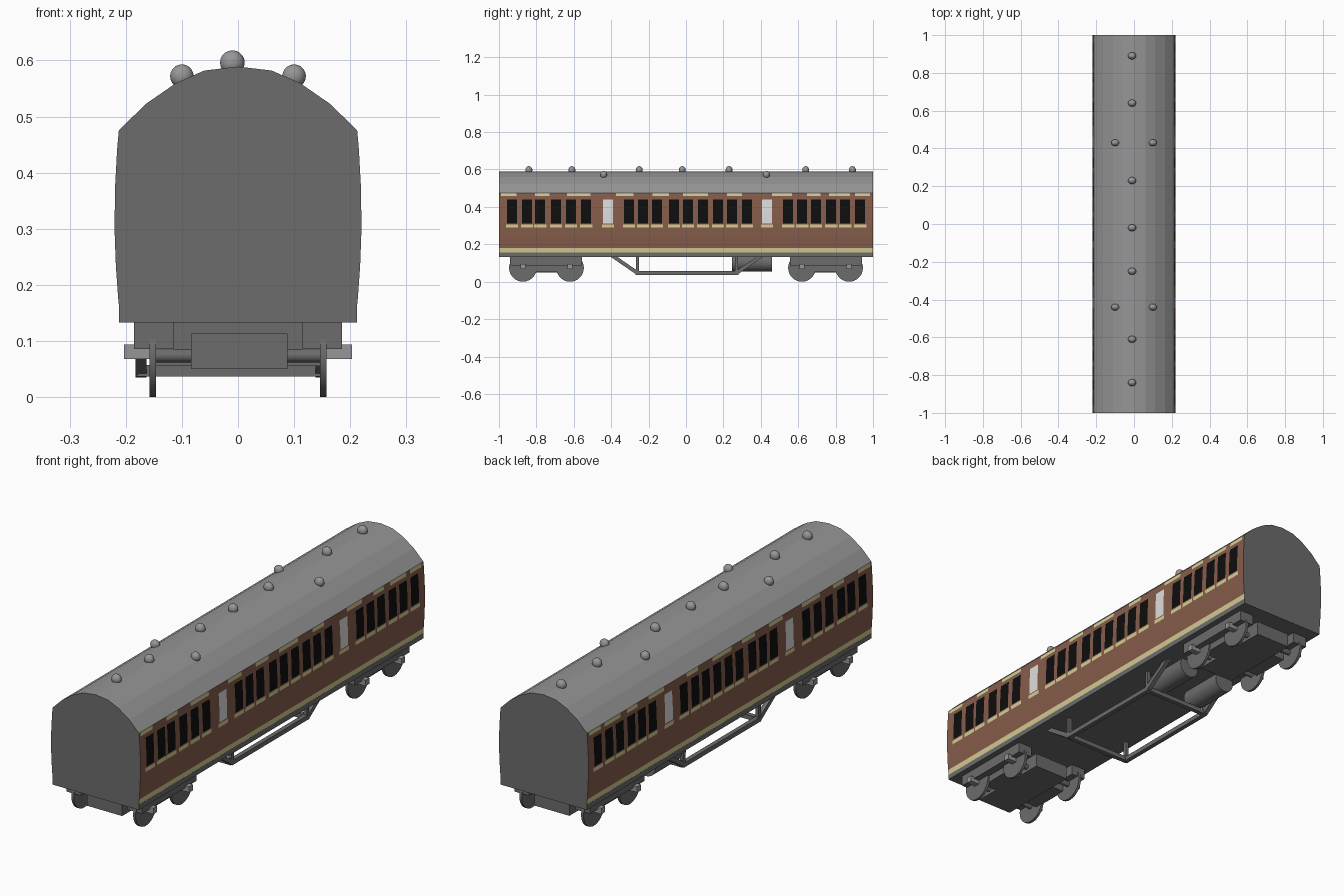
import bpy, bmesh, math
from mathutils import Vector

if "Cube" in bpy.data.objects:
    bpy.data.objects.remove(bpy.data.objects["Cube"])


def material(name, r, g, b):
    m = bpy.data.materials.new(name)
    lin = [((c / 255 + 0.055) / 1.055) ** 2.4 if c > 10 else c / 255 / 12.92 for c in (r, g, b)]
    m.diffuse_color = (*lin, 1)
    m.use_nodes = True
    m.node_tree.nodes["Principled BSDF"].inputs["Base Color"].default_value = m.diffuse_color
    return m


ROOF = material("roof_grey", 150, 150, 150)
DARK = material("underframe_grey", 108, 108, 108)
BROWN = material("brown_paint", 134, 93, 75)
CREAM = material("cream_trim", 214, 204, 148)
GLASS = material("black_glass", 14, 14, 14)
WHITE = material("white_glass", 222, 222, 222)


def finish(name, bm, mats, smooth=False):
    bmesh.ops.recalc_face_normals(bm, faces=bm.faces)
    me = bpy.data.meshes.new(name)
    bm.to_mesh(me)
    bm.free()
    ob = bpy.data.objects.new(name, me)
    bpy.context.collection.objects.link(ob)
    for m in mats:
        me.materials.append(m)
    if smooth:
        bpy.ops.object.select_all(action='DESELECT')
        ob.select_set(True)
        bpy.context.view_layer.objects.active = ob
        bpy.ops.object.shade_smooth_by_angle(angle=math.radians(40))
    return ob


def box(name, x, y, z, mat):
    bm = bmesh.new()
    bmesh.ops.create_cube(bm, size=1)
    for v in bm.verts:
        v.co = [lo + (c + 0.5) * (hi - lo) for c, (lo, hi) in zip(v.co, (x, y, z))]
    return finish(name, bm, [mat])


def beam(name, a, b, t, mat):
    a, b = Vector(a), Vector(b)
    bm = bmesh.new()
    bmesh.ops.create_cube(bm, size=1)
    bmesh.ops.scale(bm, vec=(t, t, (b - a).length + t * 0.6), verts=bm.verts)
    ob = finish(name, bm, [mat])
    d = b - a
    # keep the section upright: beams run along x, or lie in the y-z plane
    ob.rotation_euler = (0, math.pi / 2, 0) if abs(d.x) > 0.01 else (math.atan2(-d.y, d.z), 0, 0)
    ob.location = (a + b) / 2
    return ob


def cylinder(name, centre, r, depth, axis, mat):
    bm = bmesh.new()
    bmesh.ops.create_cone(bm, cap_ends=True, segments=28, radius1=r, radius2=r, depth=depth)
    ob = finish(name, bm, [mat], True)
    ob.rotation_euler = (0, math.pi / 2, 0) if axis == 'x' else (math.pi / 2, 0, 0)
    ob.location = centre
    return ob


# --- coach body: one lofted section, painted by height and position ---
W = 0.054
windows = [-.957, -.877, -.807, -.722, -.642, -.561, -.332, -.257, -.182, -.091, -.016,
           .064, .144, .219, .299, .519, .594, .668, .749, .824, .904]
doors = [-.444, .406]
dashes = [(-.99, -.905), (-.807, -.73), (-.637, -.51), (-.375, -.28), (-.18, -.09), (-.016, .118),
          (.22, .30), (.46, .567), (.647, .72), (.765, .877), (.904, .985)]
PAD = 0.006

cuts = {-1.0, 1.0}
for s in windows + doors:
    cuts |= {round(v, 4) for v in (s - PAD, s, s + W, s + W + PAD)}
for d in dashes:
    cuts |= set(d)
cuts = sorted(cuts)

levels = [.155, .18, .235, .29, .307, .312, .376, .44, .457, .475]
half = [(.22 - .008 * ((z - .32) / .16) ** 2, z) for z in levels]
half += [(.165, .522), (.11, .56), (.06, .582)]
profile = half + [(0, .589)] + [(-x, z) for x, z in reversed(half)]

bm = bmesh.new()
rings = [[bm.verts.new((x, y, z)) for x, z in profile] for y in cuts]
n = len(profile)
for r0, r1 in zip(rings, rings[1:]):
    for i in range(n):
        j = (i + 1) % n
        bm.faces.new((r0[i], r0[j], r1[j], r1[i]))
bm.faces.new(rings[0])
bm.faces.new(rings[-1])
bmesh.ops.recalc_face_normals(bm, faces=bm.faces)


def within(y, starts, pad=0.0):
    return any(s - pad < y < s + W + pad for s in starts)


def paint(f):
    c = f.calc_center_median()
    y, z = c.y, c.z
    if abs(f.normal.y) > 0.5 or f.normal.z < -0.5:
        return 1
    if z > .475:
        return 0
    if z < .18:
        return 3
    if .29 < z < .307:
        return 3 if within(y, windows + doors, PAD) else 2
    if .312 < z < .44:
        return 4 if within(y, windows) else 5 if within(y, doors) else 2
    if z > .457:
        return 3 if any(a < y < b for a, b in dashes) else 2
    return 2


for f in bm.faces:
    f.material_index = paint(f)
finish("coach_body", bm, [ROOF, DARK, BROWN, CREAM, GLASS, WHITE])

# --- floor frame ---
box("floor_frame", (-.212, .212), (-1, 1), (.133, .156), DARK)

# --- roof vents ---
vents = [(-.01, y, .596, .022) for y in (.89, .64, .23, -.02, -.25, -.61, -.84)]
vents += [(x, y, .572, .021) for x in (-.10, .10) for y in (.43, -.44)]
for x, y, z, r in vents:
    bm = bmesh.new()
    bmesh.ops.create_uvsphere(bm, u_segments=16, v_segments=10, radius=r)
    ob = finish("roof_vent", bm, [ROOF], True)
    ob.location = (x, y, z)
    ob.scale.y = 0.85

# --- bogies with wheels, side frames and axle boxes ---
for e in (-1, 1):
    ya, yb = sorted((e * .555, e * .94))
    box("bogie_frame", (-.084, .088), (ya, yb), (.05, .113), DARK)
    box("bogie_bolster", (-.15, .15), (e * .745 - .09, e * .745 + .09), (.055, .133), DARK)
    for s in (-1, 1):
        box("bogie_side", sorted((s * .115, s * .185)), (ya, yb), (.086, .134), DARK)
        for y in (.62, .872):
            cylinder("wheel", (s * .152, e * y, .074), .074, .012, 'x', DARK)
            box("axle_box", sorted((s * .155, s * .203)), (e * y - .013, e * y + .013),
                (.068, .094), ROOF)
    for y in (.62, .872):
        cylinder("axle", (0, e * y, .074), .012, .30, 'x', DARK)

# --- truss under the floor ---
T = .02
for x in (-.173, .148):
    path = [(x, -.40, .143), (x, -.26, .047), (x, .27, .047), (x, .41, .143)]
    for a, b in zip(path, path[1:]):
        beam("truss_rod", a, b, T, DARK)
    for y in (-.26, .27):
        beam("truss_post", (x, y, .047), (x, y, .14), T * .8, DARK)
for y in (-.26, .27):
    beam("truss_cross_bar", (-.173, y, .047), (.148, y, .047), T, DARK)

# --- gas cylinders ---
for x in (-.125, .074):
    cylinder("gas_cylinder", (x, .353, .103), .048, .215, 'y', DARK)
